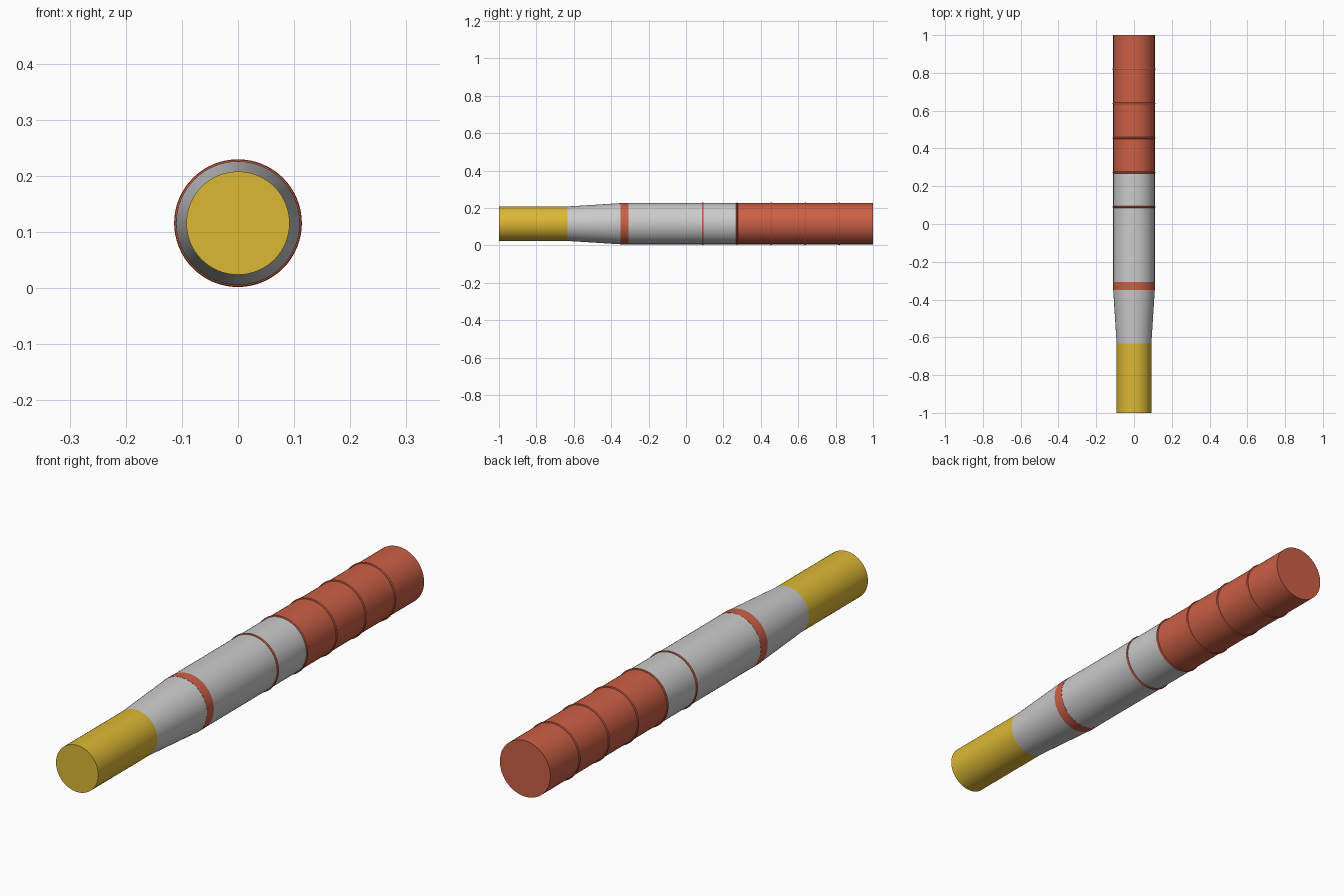
import bpy, bmesh
from math import radians, pi, cos, sin

if "Cube" in bpy.data.objects:
    bpy.data.objects.remove(bpy.data.objects["Cube"])

CENTRE_Z = 0.1155
SEGMENTS = 64
R_BODY, R_TIP = 0.11, 0.092


def material(name, color):
    m = bpy.data.materials.new(name)
    m.diffuse_color = color
    m.use_nodes = True
    m.node_tree.nodes["Principled BSDF"].inputs["Base Color"].default_value = m.diffuse_color
    return m


RED = material("red", (0.60, 0.115, 0.06, 1))
YELLOW = material("yellow", (0.72, 0.48, 0.035, 1))


def lathe(name, profile, mat=None, closed=False):
    """Spin (y, radius) points about the long axis; cap ends unless closed."""
    bm = bmesh.new()
    rings = [[bm.verts.new((r * sin(2 * pi * i / SEGMENTS), y, r * cos(2 * pi * i / SEGMENTS)))
              for i in range(SEGMENTS)] for y, r in profile]
    pairs = list(zip(rings, rings[1:]))
    if closed:
        pairs.append((rings[-1], rings[0]))
    else:
        bm.faces.new(rings[0])
        bm.faces.new(rings[-1])
    for a, b in pairs:
        for i in range(SEGMENTS):
            j = (i + 1) % SEGMENTS
            bm.faces.new((a[i], a[j], b[j], b[i]))
    bmesh.ops.recalc_face_normals(bm, faces=bm.faces)
    mesh = bpy.data.meshes.new(name)
    bm.to_mesh(mesh)
    bm.free()
    ob = bpy.data.objects.new(name, mesh)
    ob.location.z = CENTRE_Z
    bpy.context.collection.objects.link(ob)
    if mat:
        mesh.materials.append(mat)
    bpy.ops.object.select_all(action='DESELECT')
    ob.select_set(True)
    bpy.context.view_layer.objects.active = ob
    bpy.ops.object.shade_smooth_by_angle(angle=radians(30))
    return ob


# Main barrel sections, front to back
lathe("front_tip", [(-1, R_TIP), (-0.633, R_TIP)], YELLOW)
lathe("tapered_neck", [(-0.633, R_TIP), (-0.35, R_BODY)])
lathe("wide_band", [(-0.35, R_BODY + 0.0005), (-0.308, R_BODY + 0.0005)], RED)
lathe("middle_barrel", [(-0.308, R_BODY), (0.27, R_BODY)])
lathe("rear_grip", [(0.27, R_BODY), (1, R_BODY)], RED)

# Thin raised rings, evenly spaced along the rear half
for k in range(5):
    y = 0.09 + 0.1825 * k
    circle = [(y + 0.0045 * cos(2 * pi * i / 10), R_BODY + 0.004 * sin(2 * pi * i / 10))
              for i in range(10)]
    lathe(f"raised_ring_{k + 1}", circle, RED, closed=True)
